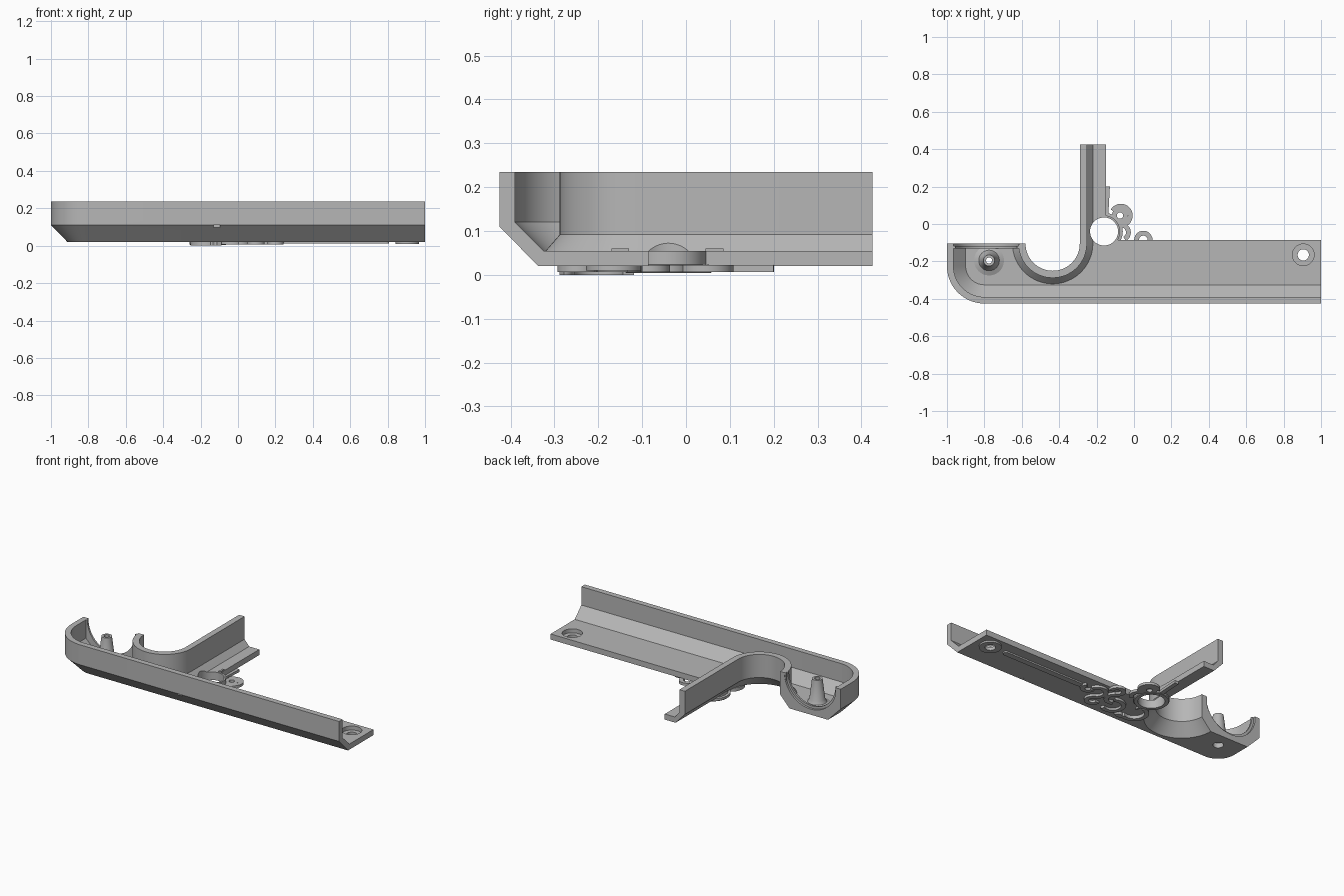
import bpy, bmesh
from math import sin, cos, pi, radians
from mathutils import Vector

cube = bpy.data.objects.get("Cube")
if cube:
    bpy.data.objects.remove(cube, do_unlink=True)

grey = bpy.data.materials.new("plain grey")
grey.use_nodes = True
grey.diffuse_color = (0.47, 0.47, 0.47, 1)
grey.node_tree.nodes["Principled BSDF"].inputs["Base Color"].default_value = grey.diffuse_color

TOP, FLOOR, BASE = 0.235, 0.055, 0.02
BACK = -0.105


def finish(name, bm):
    bmesh.ops.recalc_face_normals(bm, faces=bm.faces)
    mesh = bpy.data.meshes.new(name)
    bm.to_mesh(mesh)
    bm.free()
    mesh.materials.append(grey)
    ob = bpy.data.objects.new(name, mesh)
    bpy.context.collection.objects.link(ob)
    return ob


def arc(cx, cy, r, start, end, steps=32):
    angles = [radians(start + (end - start) * i / steps) for i in range(steps + 1)]
    return [(cx + r * cos(a), cy + r * sin(a)) for a in angles]


def sweep(name, path, profile, closed=False):
    """Carry a profile of (offset to the right, height) along a flat path."""
    bm = bmesh.new()
    pts = [Vector(p) for p in path]
    n, rings = len(pts), []
    for i, p in enumerate(pts):
        before = pts[i - 1] if closed or i else p
        after = pts[(i + 1) % n] if closed or i < n - 1 else p
        t = (after - before).normalized()
        if before != p and after != p:
            t = ((p - before).normalized() + (after - p).normalized()).normalized()
        rings.append([bm.verts.new((p.x + t.y * d, p.y - t.x * d, z)) for d, z in profile])
    m = len(profile)
    for i in range(n if closed else n - 1):
        a, b = rings[i], rings[(i + 1) % n]
        for j in range(m):
            k = (j + 1) % m
            bm.faces.new((a[j], a[k], b[k], b[j]))
    if not closed:
        bm.faces.new(rings[0])
        bm.faces.new(rings[-1])
    return finish(name, bm)


def lathe(name, x, y, profile):
    """Turn a closed profile of (radius, height) about an upright axis."""
    circle = arc(x, y, 1, 0, 360, 48)[:-1]
    return sweep(name, circle, [(r - 1, z) for r, z in profile], closed=True)


def prism(name, outline, low, high, axis="z"):
    bm = bmesh.new()
    place = (lambda p, h: (p[0], p[1], h)) if axis == "z" else (lambda p, h: (p[0], h, p[1]))
    a = [bm.verts.new(place(p, low)) for p in outline]
    b = [bm.verts.new(place(p, high)) for p in outline]
    bm.faces.new(a)
    bm.faces.new(b)
    for i in range(len(a)):
        k = (i + 1) % len(a)
        bm.faces.new((a[i], a[k], b[k], b[i]))
    return finish(name, bm)


def cut(objects, cutter):
    cutter.hide_render = True
    for ob in objects:
        mod = ob.modifiers.new("cut", "BOOLEAN")
        mod.operation, mod.solver, mod.object = "DIFFERENCE", "EXACT", cutter
        bpy.context.view_layer.objects.active = ob
        bpy.ops.object.modifier_apply(modifier=mod.name)
    bpy.data.objects.remove(cutter, do_unlink=True)


def ribbon(name, path, half, low, high=BASE + 0.002):
    return sweep(name, path, [(-half, low), (half, low), (half, high), (-half, high)])


# Long front wall with its rounded end and chamfered lower edge
outer_path = [(1, -0.425)] + arc(-0.8, -0.225, 0.2, 270, 180) + [(-1, BACK)]
front_wall = sweep("front_wall", outer_path, [
    (0, TOP), (0, 0.11), (0.088, BASE), (0.105, BASE),
    (0.105, FLOOR), (0.1, FLOOR), (0.035, 0.12), (0.035, TOP)])

# Curved bay wall running on into the stem wall
bay_path = arc(-0.435, BACK, 0.145, 180, 360) + [(-0.29, 0.425)]
bay_wall = sweep("bay_and_stem_wall", bay_path, [
    (0, TOP), (0, 0.09), (0.065, BASE), (0.07, BASE),
    (0.07, FLOOR), (0.038, 0.092), (0.038, TOP)])

# Floor under the body and stem
floor_outline = ([(1, -0.085), (1, -0.32)] + arc(-0.8, -0.225, 0.095, 270, 180)
                 + [(-0.895, BACK)] + arc(-0.435, BACK, 0.215, 180, 360)
                 + [(-0.22, 0.425), (-0.15, 0.425), (-0.15, -0.085)])
floor = prism("floor", floor_outline, BASE, FLOOR)

# End wall with a half-round saddle
end_wall = prism("end_wall", [(-1, TOP), (-1, 0.11), (-0.912, BASE), (-0.645, BASE),
                              (-0.58, 0.09), (-0.58, TOP)], -0.13, BACK, "y")
cut([end_wall, front_wall, bay_wall],
    prism("saddle_cutter", arc(-0.79, TOP, 0.165, 0, 360, 48)[:-1], -0.14, 0, "y"))
cut([end_wall], prism("saddle_step_cutter",
                      arc(-0.79, TOP, 0.18, 0, 360, 48)[:-1], -0.118, 0, "y"))

# Round openings through the floor
for x, y, r, low, things in ((-0.16, -0.04, 0.075, -0.1, [floor, bay_wall]),
                             (-0.775, -0.195, 0.03, -0.1, [floor]),
                             (0.905, -0.165, 0.058, -0.1, [floor])):
    cut(things, prism("hole_cutter", arc(x, y, r, 0, 360, 48)[:-1], low, 0.2))

# Small notch in the front chamfer
cut([front_wall], prism("notch_cutter", [(-0.13, -0.5), (-0.095, -0.5),
                                         (-0.095, -0.412), (-0.13, -0.412)], 0, 0.11))

# Screw post, screw seat and pivot ring
lathe("screw_post", -0.775, -0.195, [
    (0.016, 0.21), (0.03, 0.21), (0.045, 0.085), (0.055, 0.066), (0.08, FLOOR),
    (0.08, 0.03), (0.03, 0.021), (0.03, 0.05), (0.016, 0.06)])
lathe("screw_seat", 0.905, -0.165, [
    (0.03, 0.01), (0.063, 0.01), (0.063, 0.05), (0.058, 0.054), (0.058, 0.03), (0.03, 0.03)])
lathe("pivot_ring", -0.16, -0.04, [
    (0.075, 0.004), (0.096, 0.004), (0.1, 0.008), (0.1, 0.022),
    (0.086, 0.024), (0.086, FLOOR), (0.075, FLOOR)])
for y in (0.065, -0.15):
    ribbon("pivot_tab", [(-0.16, y - 0.02), (-0.16, y + 0.02)], 0.006, 0.008, 0.06)

# Raised bar beneath the floor
bar = arc(0.79, -0.165, 0.018, -90, 90, 12) + arc(0.26, -0.165, 0.018, 90, 270, 12)
prism("underside_bar", bar, 0.011, BASE + 0.002)

# Flowing scrolls beneath the floor
scrolls = [
    arc(-0.07, 0.045, 0.05, 150, -90) + arc(-0.07, -0.045, 0.04, 90, -60),
    arc(-0.075, 0.045, 0.03, 0, 360),
    arc(0.05, -0.085, 0.036, -20, 240) + arc(0.01, -0.16, 0.045, 60, -120),
    arc(0.13, -0.165, 0.05, 20, 250) + arc(0.095, -0.245, 0.035, 60, -180),
    arc(0.2, -0.16, 0.03, 180, 400),
    arc(-0.03, -0.22, 0.06, 60, 300),
    arc(-0.17, -0.2, 0.07, 100, 290) + arc(-0.12, -0.29, 0.02, 130, 20),
    [(-0.15, 0.055), (-0.142, 0.2)],
]
for i, path in enumerate(scrolls):
    ribbon("underside_scroll", path, 0.013, 0 if i == 6 else 0.006)

# Smooth rounded surfaces, keep the hard edges
bpy.ops.object.select_all(action="DESELECT")
for ob in bpy.context.collection.objects:
    if ob.type == "MESH" and grey.name in ob.data.materials:
        ob.select_set(True)
        bpy.context.view_layer.objects.active = ob
bpy.ops.object.shade_smooth_by_angle(angle=radians(30))
